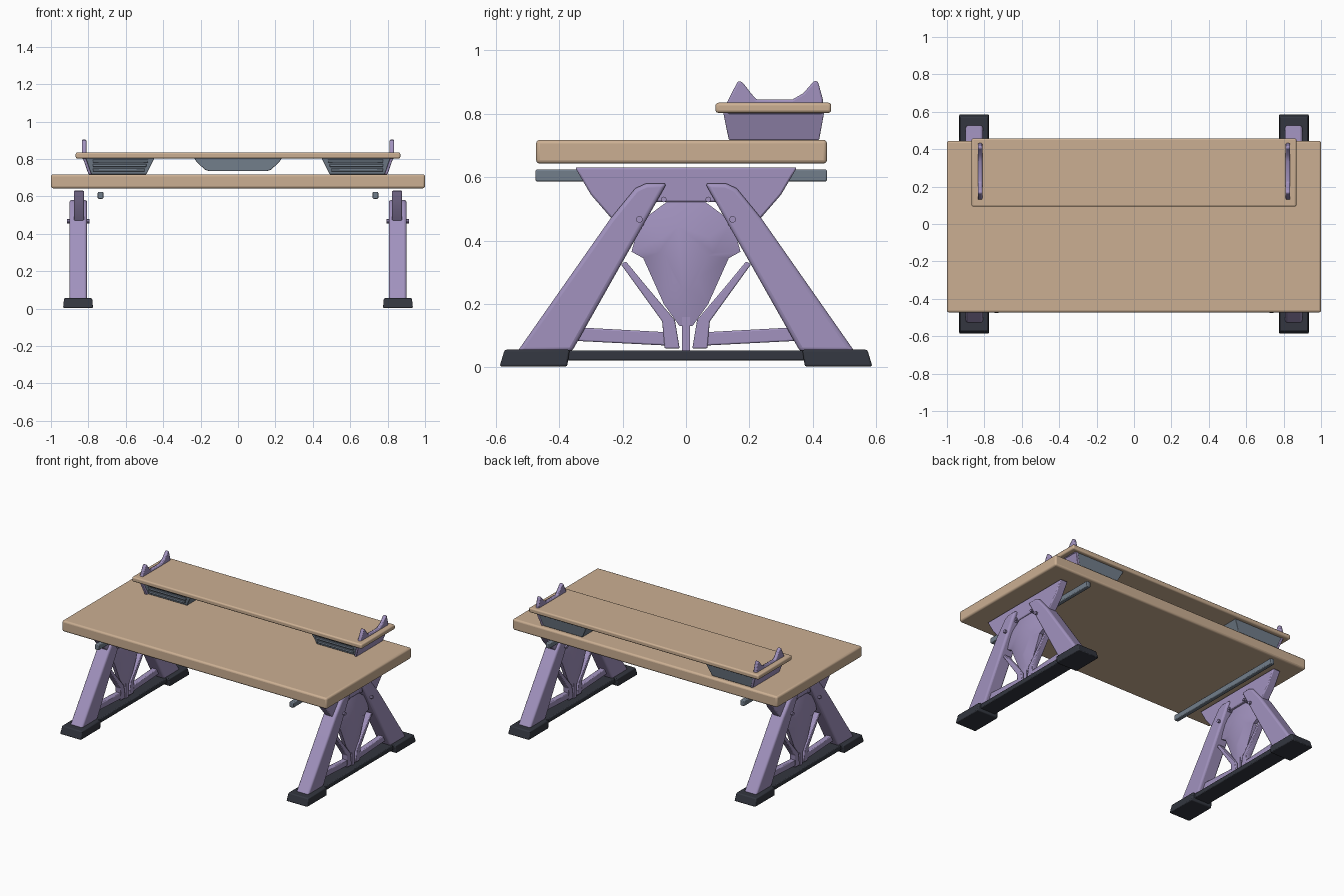
import bpy, bmesh, math
from mathutils import Vector

if "Cube" in bpy.data.objects:
    bpy.data.objects.remove(bpy.data.objects["Cube"])


def material(name, rgb):
    m = bpy.data.materials.new(name)
    m.diffuse_color = (*rgb, 1)
    m.use_nodes = True
    m.node_tree.nodes["Principled BSDF"].inputs["Base Color"].default_value = m.diffuse_color
    return m


WOOD = material("wood", (0.60, 0.43, 0.29))
PURPLE = material("purple_metal", (0.36, 0.29, 0.52))
DARK = material("dark_rubber", (0.033, 0.037, 0.05))
STEEL = material("steel", (0.17, 0.21, 0.26))


def finish(bm, name, mat, bevel=0, mirror="X", segments=2):
    bmesh.ops.recalc_face_normals(bm, faces=bm.faces)
    me = bpy.data.meshes.new(name)
    bm.to_mesh(me)
    bm.free()
    ob = bpy.data.objects.new(name, me)
    bpy.context.collection.objects.link(ob)
    me.materials.append(mat)
    if bevel:
        b = ob.modifiers.new("bevel", "BEVEL")
        b.width, b.segments, b.limit_method = bevel, segments, "ANGLE"
    if mirror:
        m = ob.modifiers.new("mirror", "MIRROR")
        m.use_axis = ("X" in mirror, "Y" in mirror, False)
        m.use_mirror_merge = False
    bpy.context.view_layer.objects.active = ob
    ob.select_set(True)
    bpy.ops.object.shade_smooth_by_angle(angle=math.radians(35))
    ob.select_set(False)
    return ob


def loft(name, a, b, mat, **kw):
    """Solid between two matching outlines."""
    bm = bmesh.new()
    va, vb = [bm.verts.new(p) for p in a], [bm.verts.new(p) for p in b]
    bm.faces.new(va)
    bm.faces.new(vb)
    n = len(a)
    for i in range(n):
        j = (i + 1) % n
        bm.faces.new((va[i], va[j], vb[j], vb[i]))
    return finish(bm, name, mat, **kw)


def side_plate(name, pts, x0, x1, mat, lean=0, **kw):
    """Side profile (y, z) extruded along x; lean tilts it outward with height."""
    def ring(x):
        return [(x + lean * (z - 0.72), y, z) for y, z in pts]
    return loft(name, ring(x0), ring(x1), mat, **kw)


def box(name, x0, x1, y0, y1, z0, z1, mat, **kw):
    return side_plate(name, [(y0, z0), (y1, z0), (y1, z1), (y0, z1)], x0, x1, mat, **kw)


def sym(half):
    """Close a half outline by reflecting it in y."""
    return half + [(-y, z) for y, z in reversed(half)]


# Desk top, raised shelf and the rails below
box("desk_top", -1, 1, -0.473, 0.445, 0.643, 0.718, WOOD, bevel=0.012, mirror="", segments=3)
box("shelf", -0.868, 0.868, 0.093, 0.458, 0.803, 0.835, WOOD, bevel=0.009, mirror="", segments=3)
box("under_rail", 0.72, 0.75, -0.475, 0.445, 0.587, 0.624, STEEL, bevel=0.005)

# Feet: tapered pads joined by a long bar
XC = 0.855
def foot_ring(hx, ya, yb, z):
    return [(XC - hx, ya, z), (XC + hx, ya, z), (XC + hx, yb, z), (XC - hx, yb, z)]
loft("foot_pad", foot_ring(0.08, 0.375, 0.588, 0.003), foot_ring(0.075, 0.367, 0.572, 0.056),
     DARK, bevel=0.006, mirror="XY")
box("foot_bar", 0.797, 0.912, -0.38, 0.38, 0.022, 0.053, DARK, bevel=0.005)

# Slanted legs
side_plate("leg", [(0.36, 0.05), (0.532, 0.05), (0.238, 0.47), (0.16, 0.565), (0.125, 0.581), (0.06, 0.581)],
           0.807, 0.901, PURPLE, bevel=0.013, mirror="XY", segments=3)

# Top bracket holding the legs
side_plate("top_bracket", sym([(0.35, 0.631), (0.335, 0.605), (0.30, 0.545), (0.235, 0.47), (0.14, 0.455), (0.10, 0.522)]),
           0.823, 0.878, PURPLE, bevel=0.006)

# Faceted shield in the middle of each frame
outline = sym([(0.05, 0.53), (0.145, 0.46), (0.172, 0.365), (0.135, 0.345), (0.07, 0.2), (0.02, 0.13)])
bm = bmesh.new()
n = len(outline)
def shield_ring(dx, s):
    return [bm.verts.new((XC + dx, y * s, 0.36 + (z - 0.36) * s)) for y, z in outline]
rings = [shield_ring(-0.032, 0.5), shield_ring(-0.012, 1), shield_ring(0.012, 1), shield_ring(0.032, 0.5)]
for a, b in zip(rings, rings[1:]):
    for i in range(n):
        j = (i + 1) % n
        bm.faces.new((a[i], a[j], b[j], b[i]))
bm.faces.new(rings[0])
bm.faces.new(rings[-1])
finish(bm, "center_shield", PURPLE)
box("center_stalk", 0.838, 0.872, -0.013, 0.013, 0.05, 0.20, PURPLE)

# Forked struts and low cross braces
side_plate("fork_strut", [(0.02, 0.06), (0.068, 0.06), (0.075, 0.145), (0.14, 0.235), (0.205, 0.325),
                          (0.19, 0.335), (0.12, 0.25), (0.035, 0.15)],
           0.835, 0.875, PURPLE, bevel=0.004, mirror="XY")
side_plate("low_brace", [(0.04, 0.068), (0.39, 0.086), (0.37, 0.128), (0.04, 0.11)],
           0.837, 0.873, PURPLE, bevel=0.005, mirror="XY")


# Bolts across each frame
def bolt(name, y, z, r, x0, x1):
    ring = [(y + r * math.cos(t * math.pi / 4), z + r * math.sin(t * math.pi / 4)) for t in range(8)]
    side_plate(name, ring, x0, x1, PURPLE, mirror="XY")
bolt("leg_bolt", 0.147, 0.467, 0.011, 0.793, 0.915)
bolt("bracket_bolt", 0.07, 0.53, 0.009, 0.815, 0.886)

# Leaning shelf supports, and the horned ends above the shelf
side_plate("shelf_support", [(0.135, 0.718), (0.42, 0.718), (0.436, 0.806), (0.117, 0.806)],
           0.783, 0.80, PURPLE, lean=0.35, bevel=0.003)
side_plate("shelf_horns", [(0.13, 0.80), (0.432, 0.80), (0.432, 0.845), (0.416, 0.903), (0.404, 0.904),
                           (0.37, 0.865), (0.335, 0.845), (0.222, 0.845), (0.205, 0.865), (0.178, 0.9),
                           (0.164, 0.904), (0.13, 0.837)],
           0.811, 0.835, PURPLE, bevel=0.006)

# Steel housings under the shelf ends, with slats on the front
def rect(x0, x1, y0, y1, z):
    return [(x0, y0, z), (x1, y0, z), (x1, y1, z), (x0, y1, z)]
loft("shelf_housing", rect(0.49, 0.79, 0.15, 0.418, 0.718), rect(0.446, 0.815, 0.135, 0.434, 0.806),
     STEEL, bevel=0.003)
for k in range(3):
    z = 0.734 + k * 0.024
    box("housing_slat", 0.50 - k * 0.01, 0.775, 0.136 - k * 0.003, 0.16, z, z + 0.015, STEEL, bevel=0.002)

# Steel center support under the shelf
half = [(0.235, 0.806), (0.22, 0.782), (0.175, 0.742), (0.155, 0.735)]
prof = half + [(-x, z) for x, z in reversed(half)]
loft("shelf_center_support", [(x, 0.24, z) for x, z in prof], [(x, 0.32, z) for x, z in prof],
     STEEL, bevel=0.003, mirror="")
